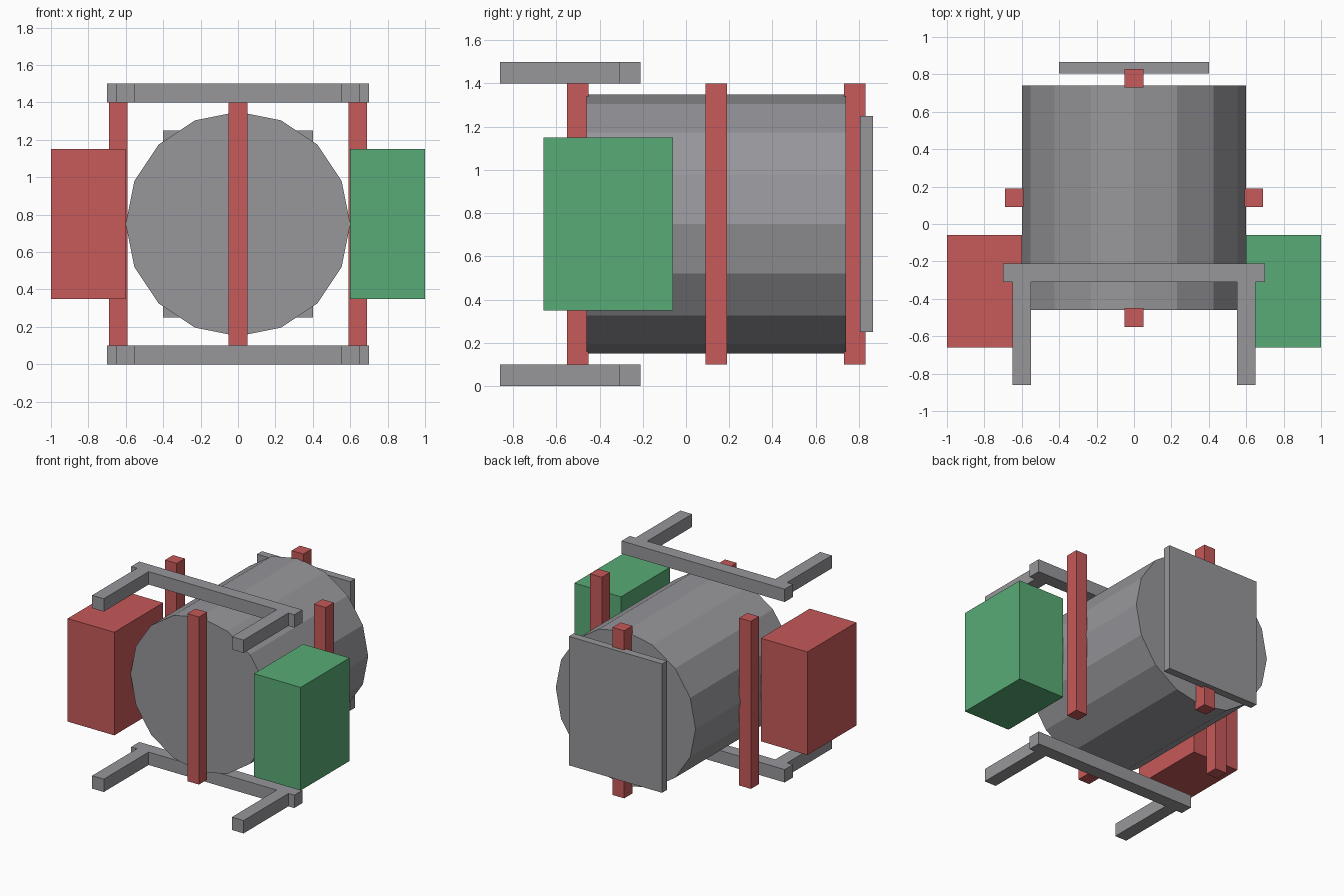
import bpy
import math

default_cube = bpy.data.objects.get("Cube")
if default_cube:
    bpy.data.objects.remove(default_cube, do_unlink=True)


def make_material(name, rgb):
    mat = bpy.data.materials.new(name)
    mat.use_nodes = True
    colour = (*rgb, 1)
    mat.diffuse_color = colour
    mat.node_tree.nodes["Principled BSDF"].inputs["Base Color"].default_value = colour
    return mat


grey = make_material("steel grey", (0.31, 0.31, 0.33))
red = make_material("signal red", (0.57, 0.1, 0.1))
green = make_material("leaf green", (0.1, 0.41, 0.18))


def box(name, centre, size, mat):
    bpy.ops.mesh.primitive_cube_add(size=1, location=centre)
    obj = bpy.context.object
    obj.name = name
    obj.data.name = name
    obj.scale = size
    bpy.ops.object.transform_apply(location=False, rotation=False, scale=True)
    obj.data.materials.append(mat)
    return obj


MID_Y, MID_Z = 0.14, 0.75

# Faceted drum lying along the y axis
bpy.ops.mesh.primitive_cylinder_add(
    vertices=16, radius=0.6, depth=1.2,
    location=(0, MID_Y, MID_Z), rotation=(math.pi / 2, 0, 0))
drum = bpy.context.object
drum.name = "drum"
drum.data.materials.append(grey)

# Upright posts around the drum
for side, dx, dy in (("front", 0, -1), ("back", 0, 1), ("left", 1, 0), ("right", -1, 0)):
    box(side + "_post", (dx * 0.64, MID_Y + dy * 0.64, MID_Z), (0.1, 0.1, 1.3), red)

# Side boxes
box("left_side_box", (0.8, -0.36, MID_Z), (0.4, 0.6, 0.8), green)
box("right_side_box", (-0.8, -0.36, MID_Z), (0.4, 0.6, 0.8), red)

# Back plate
box("back_plate", (0, 0.835, MID_Z), (0.8, 0.06, 1.0), grey)

# Lower and upper forks: a crossbar with two forward prongs
for level, z in (("lower", 0.05), ("upper", 1.45)):
    box(level + "_crossbar", (0, -0.26, z), (1.4, 0.1, 0.1), grey)
    for side, sign in (("left", 1), ("right", -1)):
        box(level + "_" + side + "_prong", (sign * 0.6, -0.585, z), (0.1, 0.55, 0.1), grey)
